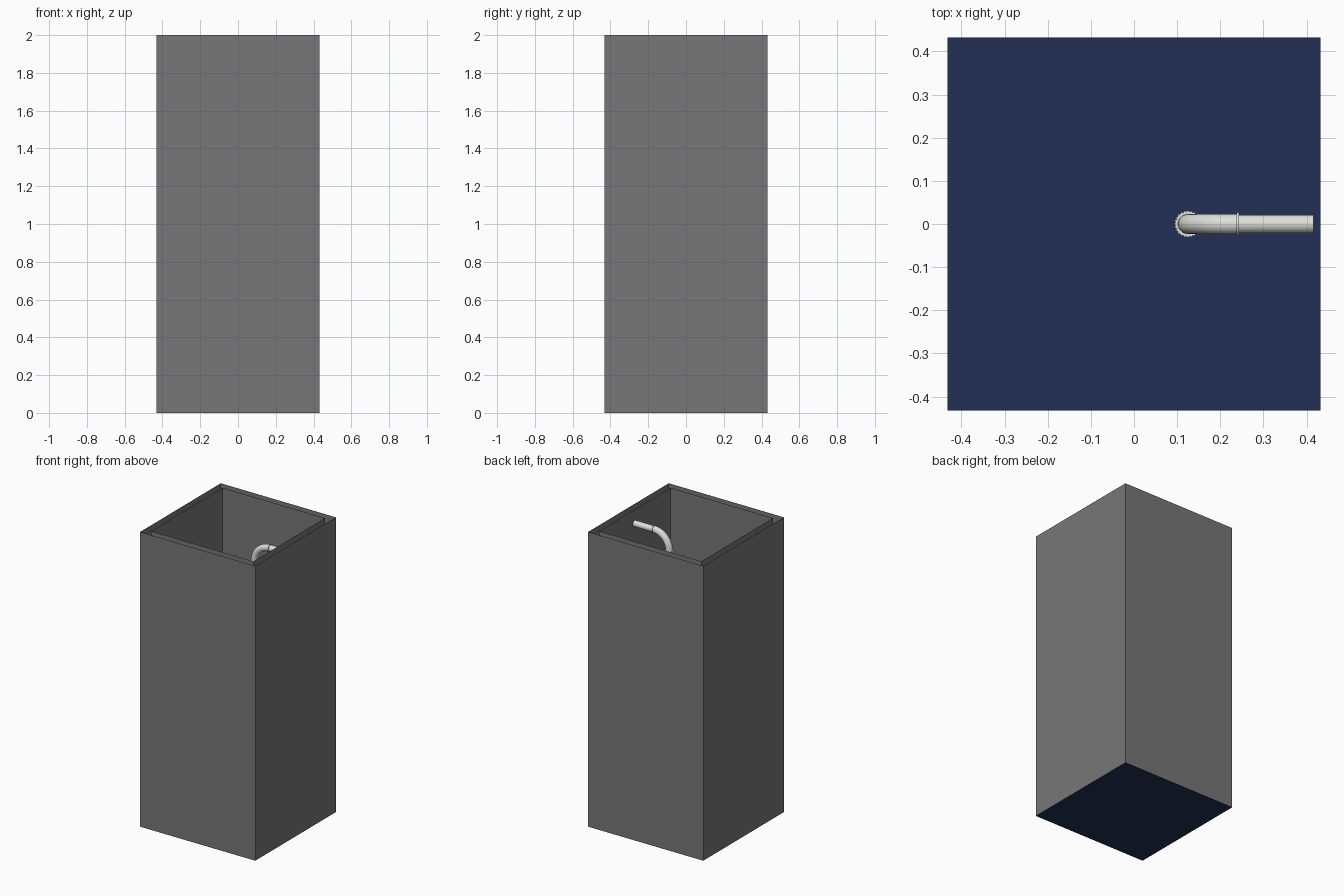
import bpy, bmesh
from math import sin, cos, pi
from mathutils import Vector

cube = bpy.data.objects.get("Cube")
if cube:
    bpy.data.objects.remove(cube, do_unlink=True)


def material(name, rgb):
    m = bpy.data.materials.new(name)
    m.use_nodes = True
    m.diffuse_color = (*rgb, 1)
    m.node_tree.nodes["Principled BSDF"].inputs["Base Color"].default_value = (*rgb, 1)
    return m


concrete = material("grey concrete", (0.185, 0.185, 0.185))
water = material("deep navy", (0.016, 0.029, 0.09))
plastic = material("pale plastic", (0.74, 0.74, 0.70))


def make_object(name, bm, mat, smooth=False):
    mesh = bpy.data.meshes.new(name)
    bm.to_mesh(mesh)
    bm.free()
    mesh.materials.append(mat)
    obj = bpy.data.objects.new(name, mesh)
    bpy.context.collection.objects.link(obj)
    if smooth:
        bpy.ops.object.select_all(action='DESELECT')
        obj.select_set(True)
        bpy.context.view_layer.objects.active = obj
        bpy.ops.object.shade_smooth_by_angle(angle=0.6)
    return obj


def square(half):
    return [(-half, -half), (half, -half), (half, half), (-half, half)]


def shaft(name, half, height, inward=False):
    """Four single-sheet walls, open at top and bottom."""
    bm = bmesh.new()
    low = [bm.verts.new((x, y, 0)) for x, y in square(half)]
    high = [bm.verts.new((x, y, height)) for x, y in square(half)]
    for i in range(4):
        j = (i + 1) % 4
        bm.faces.new((low[i], low[j], high[j], high[i]))
    if inward:
        bmesh.ops.reverse_faces(bm, faces=bm.faces)
    make_object(name, bm, concrete)


def tube(name, path, radius, sides=24, ridge=0.0):
    """Sweep a round or ridged section along a path of (x, z) points."""
    bm = bmesh.new()
    pts = [Vector((x, 0, z)) for x, z in path]
    side = Vector((0, 1, 0))
    rings = []
    for i, p in enumerate(pts):
        along = (pts[min(i + 1, len(pts) - 1)] - pts[max(i - 1, 0)]).normalized()
        if len(pts) > 2 and i == 0:
            along = Vector((0, 0, 1))
        elif len(pts) > 2 and i == len(pts) - 1:
            along = Vector((1, 0, 0))
        up = along.cross(side)
        ring = []
        for k in range(sides):
            a = 2 * pi * k / sides
            r = radius - ridge * (k % 2)
            ring.append(bm.verts.new(p + side * r * cos(a) + up * r * sin(a)))
        rings.append(ring)
    for a, b in zip(rings, rings[1:]):
        for k in range(sides):
            n = (k + 1) % sides
            bm.faces.new((a[k], a[n], b[n], b[k]))
    bm.faces.new(rings[0])
    bm.faces.new(rings[-1])
    bmesh.ops.recalc_face_normals(bm, faces=bm.faces)
    make_object(name, bm, plastic, smooth=ridge == 0)


# Double-walled shaft with an open gap between the walls
half = 0.432
shaft("outer_walls", half, 2)
shaft("inner_walls", 0.384, 2, inward=True)

# Floor sheet under both walls
bm = bmesh.new()
bm.faces.new([bm.verts.new((x, y, 0)) for x, y in square(half)])
make_object("floor", bm, water)

# Pipe: riser, swept elbow and outlet through the inner wall
px, bend, pz = 0.125, 0.115, 1.905
base = pz - bend
tube("riser_pipe", [(px, 0.002), (px, base)], 0.021)
arc = [(px + bend * (1 - cos(t * pi / 24)), base + bend * sin(t * pi / 24)) for t in range(13)]
tube("elbow", arc, 0.023)
tube("outlet_pipe", [(px + bend, pz), (0.416, pz)], 0.021)

# Thin collar on the outlet and ridged nut on the riser
tube("outlet_collar", [(px + bend - 0.003, pz), (px + bend + 0.003, pz)], 0.027)
tube("riser_nut", [(px, base - 0.025), (px, base + 0.002)], 0.032, sides=48, ridge=0.003)
